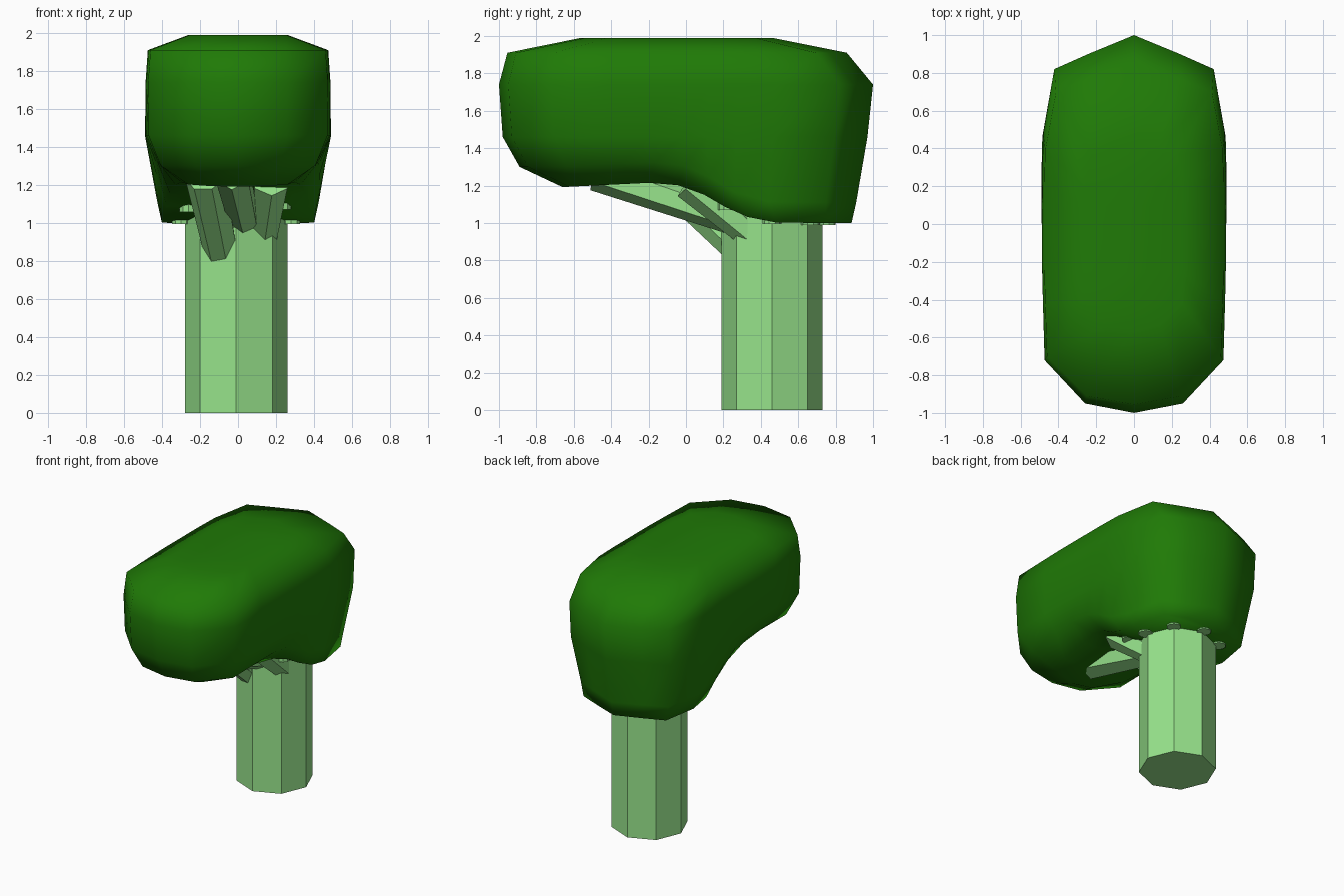
import bpy, bmesh, math
from mathutils import Vector

if "Cube" in bpy.data.objects:
    bpy.data.objects.remove(bpy.data.objects["Cube"])


def material(name, rgb):
    m = bpy.data.materials.new(name)
    m.diffuse_color = (*rgb, 1)
    m.use_nodes = True
    m.node_tree.nodes["Principled BSDF"].inputs["Base Color"].default_value = m.diffuse_color
    return m


LEAF = material("dark leaf green", (0.014, 0.195, 0.002))
BARK = material("pale green bark", (0.31, 0.77, 0.26))


def finish(bm, name, mat, smooth):
    bmesh.ops.recalc_face_normals(bm, faces=bm.faces)
    me = bpy.data.meshes.new(name)
    bm.to_mesh(me)
    bm.free()
    me.materials.append(mat)
    for p in me.polygons:
        p.use_smooth = smooth
    ob = bpy.data.objects.new(name, me)
    bpy.context.collection.objects.link(ob)


def prism(name, a, b, r1, r2, sides):
    a, b = Vector(a), Vector(b)
    bm = bmesh.new()
    bmesh.ops.create_cone(bm, cap_ends=True, segments=sides, radius1=r1, radius2=r2,
                          depth=(b - a).length)
    mat = (b - a).to_track_quat('Z', 'Y').to_matrix().to_4x4()
    # keep vertical prisms unrotated so their corners face the axes
    if abs(b.x - a.x) + abs(b.y - a.y) < 1e-6:
        mat.identity()
    mat.translation = (a + b) / 2
    bm.transform(mat)
    finish(bm, name, BARK, False)


def interp(table, v):
    for (a, fa), (b, fb) in zip(table, table[1:]):
        if v <= b:
            return fa + (fb - fa) * max(0, v - a) / (b - a)
    return table[-1][1]


# Crown: stacked rounded rings; the underside follows a stepped side profile
UNDER = [(-0.7, 1.19), (-0.2, 1.215), (-0.02, 1.20), (0.1, 1.15), (0.27, 1.05),
         (0.42, 1.005), (0.55, 1.0)]
STATIONS = [(-1, 0), (-0.95, 0.53), (-0.72, 0.97), (-0.4, 0.99), (-0.2, 1), (-0.02, 1),
            (0.12, 1), (0.28, 1), (0.48, 0.99), (0.82, 0.87), (0.9, 0.5), (1, 0)]
# y start, y end, half width front and back, height (below 1 = above the underside)
RINGS = [(-0.66, 0.885, 0.27, 0.405, 0.0), (-0.89, 0.91, 0.42, 0.43, 0.11),
         (-0.98, 0.97, 0.485, 0.49, 1.46), (-1.0, 1.0, 0.488, 0.485, 1.74),
         (-0.955, 0.86, 0.475, 0.475, 1.91), (-0.56, 0.46, 0.26, 0.26, 1.99)]

bm = bmesh.new()
n = len(STATIONS)
loops = []
for y0, y1, w0, w1, z in RINGS:
    ring = []
    right = [(f * interp([(-0.6, w0), (0.3, w1)], t), y0 + (t + 1) / 2 * (y1 - y0))
             for t, f in STATIONS]
    left = [(-x, y) for x, y in reversed(right[1:-1])]
    for x, y in right + left:
        h = z if z > 1 else interp(UNDER, y) + z
        ring.append(bm.verts.new((x, y, h)))
    loops.append(ring)
m = len(loops[0])
for lo, hi in zip(loops, loops[1:]):
    for i in range(m):
        j = (i + 1) % m
        bm.faces.new((lo[i], lo[j], hi[j], hi[i]))
# close underside and top with cross strips
for ring in (loops[0], loops[-1]):
    for i in range(n - 1):
        quad = [ring[i], ring[i + 1], ring[(m - i - 1) % m], ring[(m - i) % m]]
        bm.faces.new(list(dict.fromkeys(quad)))
finish(bm, "crown", LEAF, True)

# Trunk
prism("trunk", (-0.01, 0.46, 0), (-0.01, 0.46, 1.06), 0.27, 0.27, 8)

# Branches reaching forward under the crown
prism("long_branch", (0.04, 0.40, 0.97), (-0.03, -0.48, 1.27), 0.08, 0.10, 6)
prism("left_branch", (-0.08, 0.34, 0.81), (-0.17, -0.10, 1.25), 0.09, 0.11, 7)
prism("right_branch", (0.13, 0.36, 0.93), (0.17, 0.02, 1.22), 0.08, 0.10, 6)

# Small knots around the trunk where it meets the crown
for i in range(7):
    a = math.radians(-45 + 45 * i)
    r = 0.34 if i in (0, 6) else 0.29
    x, y = -0.01 + r * math.cos(a), 0.46 + r * math.sin(a)
    if i == 6:
        x, y = -0.26, 0.24
    z = interp(UNDER, y)
    prism(f"knot_{i + 1}", (x, y, z - 0.01), (x, y, z + 0.05), 0.05, 0.05, 10)
